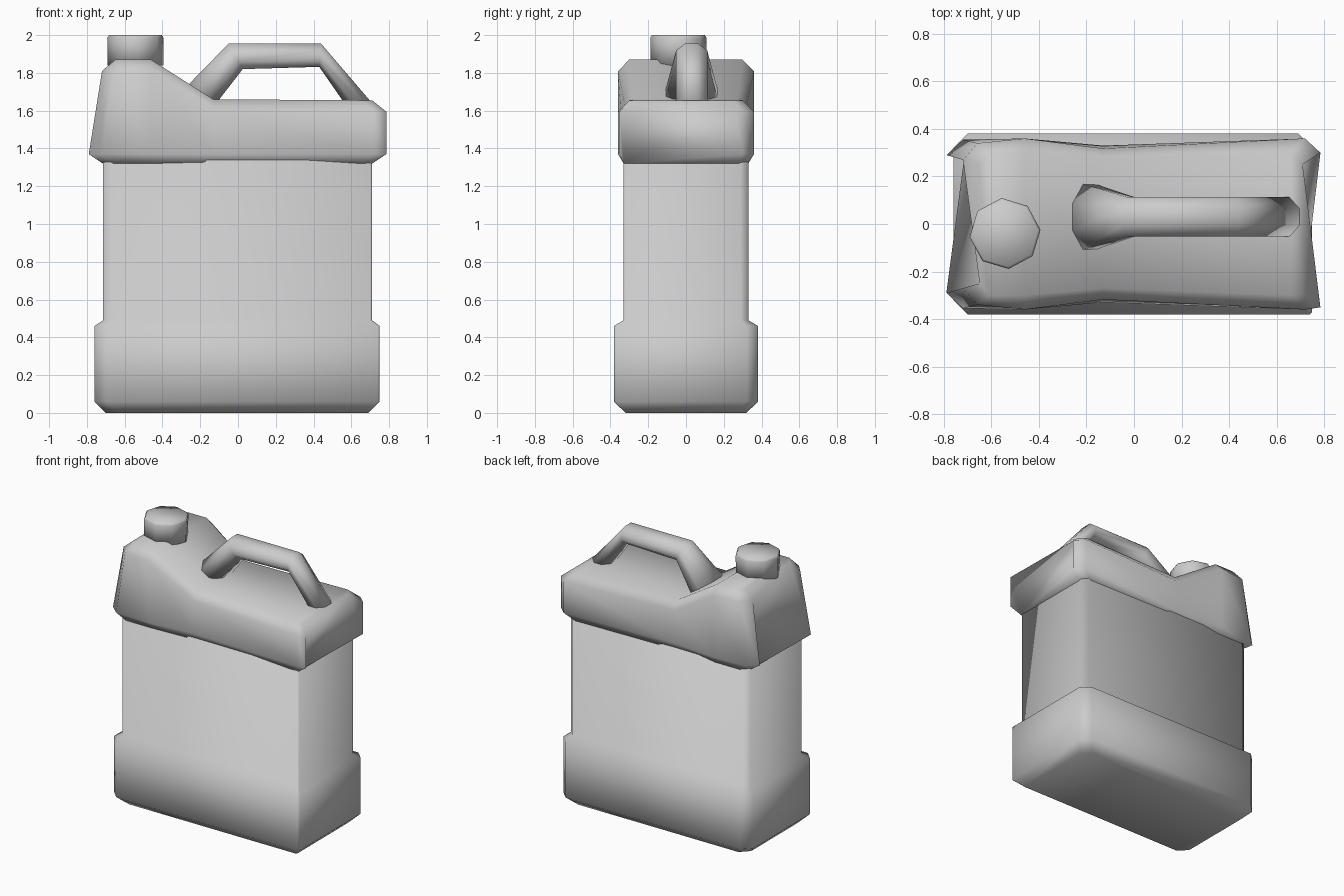
import bpy
import bmesh
from math import cos, sin, pi

cube = bpy.data.objects.get("Cube")
if cube:
    bpy.data.objects.remove(cube, do_unlink=True)

grey = bpy.data.materials.new("plain_grey")
grey.use_nodes = True
grey.diffuse_color = (0.6, 0.6, 0.6, 1)
grey.node_tree.nodes["Principled BSDF"].inputs["Base Color"].default_value = (0.6, 0.6, 0.6, 1)


def loft(name, rings):
    """Skin a list of equal-length closed rings and cap both ends."""
    bm = bmesh.new()
    loops = [[bm.verts.new(p) for p in ring] for ring in rings]
    n = len(loops[0])
    for a, b in zip(loops, loops[1:]):
        for i in range(n):
            j = (i + 1) % n
            bm.faces.new((a[i], a[j], b[j], b[i]))
    bm.faces.new(loops[0][::-1])
    bm.faces.new(loops[-1])
    bmesh.ops.recalc_face_normals(bm, faces=bm.faces[:])
    for f in bm.faces:
        f.smooth = True
    mesh = bpy.data.meshes.new(name)
    bm.to_mesh(mesh)
    bm.free()
    mesh.materials.append(grey)
    obj = bpy.data.objects.new(name, mesh)
    bpy.context.collection.objects.link(obj)
    return obj


def box_ring(z, x0, x1, y, cut=0.06):
    """Rectangle with clipped corners; the front corner at +x stays nearly sharp."""
    s = 0.01
    return [(x0 + cut, -y, z), (x1 - s, -y, z), (x1, -y + s, z), (x1, y - cut, z),
            (x1 - cut, y, z), (x0 + cut, y, z), (x0, y - cut, z), (x0, -y + cut, z)]


# Bottom skirt and recessed middle of the jug
loft("jug_body", [
    box_ring(0, -0.70, 0.69, 0.32),
    box_ring(0.06, -0.76, 0.75, 0.382),
    box_ring(0.46, -0.76, 0.75, 0.382),
    box_ring(0.49, -0.715, 0.71, 0.33, 0.04),
    box_ring(1.34, -0.715, 0.71, 0.33, 0.04),
])


def shoulder_section(xs, widths, top, front=1.0):
    """Cross-section with four levels, from the ledge underneath to the top."""
    levels = list(zip(xs, widths, (1.32, 1.37, top - 0.06, top)))
    back_side = [(x, w, z) for x, w, z in levels]
    front_side = [(x, -w * front, z) for x, w, z in reversed(levels)]
    return back_side + front_side


# Shoulder rising to the spout, pinched where the slope meets the flat top
full = (0.33, 0.36, 0.36, 0.30)
loft("shoulder", [
    shoulder_section((-0.715, -0.79, -0.72, -0.65), (0.28, 0.29, 0.27, 0.25), 1.87),
    shoulder_section((-0.66, -0.72, -0.66, -0.61), (0.33, 0.355, 0.34, 0.30), 1.87),
    shoulder_section((-0.46,) * 4, full, 1.87),
    shoulder_section((-0.13,) * 4, (0.325, 0.33, 0.318, 0.27), 1.66),
    shoulder_section((0.65, 0.72, 0.72, 0.66), full, 1.655),
    shoulder_section((0.71, 0.785, 0.785, 0.71), (0.28, 0.30, 0.30, 0.25), 1.655, 1.17),
])


def handle_section(outer, inner, half):
    """Eight-sided section between an outer and an inner outline point."""
    ring = []
    for i in range(8):
        a = pi / 8 + i * pi / 4
        t = 0.5 + 0.5 * cos(a) / cos(pi / 8)
        y = 0.03 + half * sin(a) / cos(pi / 8)
        ring.append((inner[0] + (outer[0] - inner[0]) * t, y,
                     inner[1] + (outer[1] - inner[1]) * t))
    return ring


# Carrying handle, flared at the spout end
loft("handle", [
    handle_section((-0.26, 1.74), (-0.13, 1.62), 0.14),
    handle_section((-0.05, 1.955), (0.025, 1.82), 0.083),
    handle_section((0.44, 1.955), (0.43, 1.832), 0.083),
    handle_section((0.71, 1.64), (0.57, 1.63), 0.083),
])


def cap_ring(radius, z):
    return [(-0.543 + radius * cos(i * pi / 4 + 0.1),
             -0.04 + radius * sin(i * pi / 4 + 0.1), z) for i in range(8)]


# Screw cap on the spout
loft("cap", [cap_ring(0.148, 1.84), cap_ring(0.15, 1.985), cap_ring(0.14, 2.0)])
